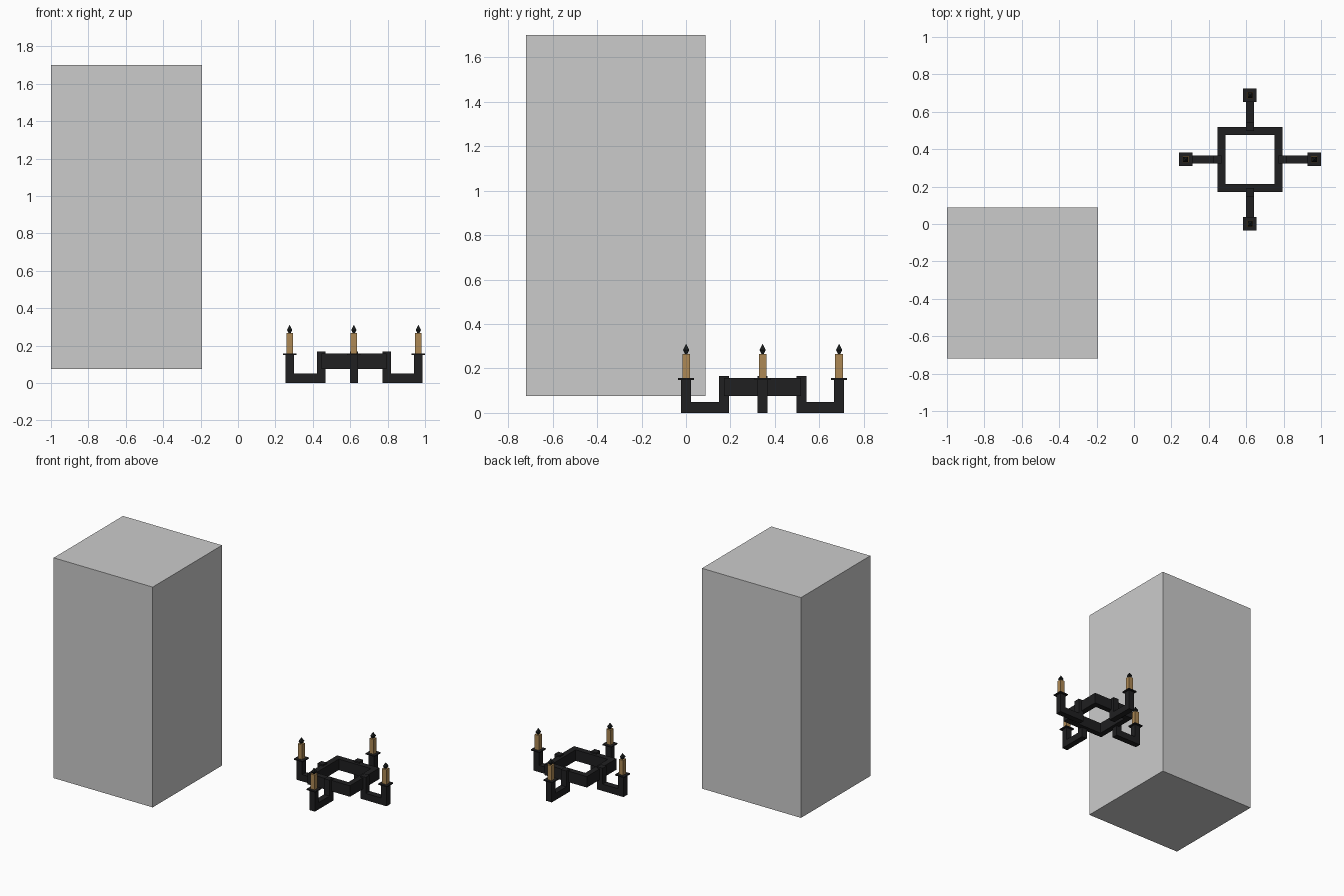
import bpy, bmesh
from math import cos, sin, pi, sqrt
from mathutils import Matrix, Vector

if "Cube" in bpy.data.objects:
    bpy.data.objects.remove(bpy.data.objects["Cube"])

CENTRE = Vector((0.62, 0.345, 0))
ARM_R = 0.344          # distance from chandelier centre to each candle


def material(name, rgb):
    m = bpy.data.materials.new(name)
    m.diffuse_color = (*rgb, 1)
    m.use_nodes = True
    m.node_tree.nodes["Principled BSDF"].inputs["Base Color"].default_value = m.diffuse_color
    return m


iron = material("iron", (0.014, 0.014, 0.015))
wax = material("wax", (0.42, 0.25, 0.09))
soot = material("soot", (0.01, 0.012, 0.012))


def finish(bm, name, mat=None):
    bmesh.ops.recalc_face_normals(bm, faces=bm.faces)
    me = bpy.data.meshes.new(name)
    bm.to_mesh(me)
    bm.free()
    ob = bpy.data.objects.new(name, me)
    bpy.context.collection.objects.link(ob)
    if mat:
        me.materials.append(mat)
    return ob


def square_turn(name, profile, loc, mat, hollow=False):
    """Sweep a (half width, z) profile around a square."""
    bm = bmesh.new()
    rings = []
    for h, z in profile:
        rings.append([bm.verts.new((loc[0] + h * sqrt(2) * cos(pi / 4 + k * pi / 2),
                                    loc[1] + h * sqrt(2) * sin(pi / 4 + k * pi / 2), z))
                      for k in range(4)])
    pairs = list(zip(rings, rings[1:]))
    if hollow:
        pairs.append((rings[-1], rings[0]))
    else:
        bm.faces.new(rings[0])
        bm.faces.new(rings[-1])
    for a, b in pairs:
        for k in range(4):
            j = (k + 1) % 4
            bm.faces.new((a[k], a[j], b[j], b[k]))
    bmesh.ops.remove_doubles(bm, verts=bm.verts, dist=1e-5)
    return finish(bm, name, mat)


def arm(name, angle):
    """U-shaped bracket: inner post, floor bar, outer post."""
    w = 0.0225
    prof = [(0.152, 0), (ARM_R + w, 0), (ARM_R + w, 0.15), (ARM_R - w, 0.15),
            (ARM_R - w, 0.05), (0.197, 0.05), (0.197, 0.167), (0.152, 0.167)]
    bm = bmesh.new()
    f = bm.faces.new([bm.verts.new((r, -w, z)) for r, z in prof])
    ext = bmesh.ops.extrude_face_region(bm, geom=[f], use_keep_orig=True)
    moved = [v for v in ext["geom"] if isinstance(v, bmesh.types.BMVert)]
    bmesh.ops.translate(bm, verts=moved, vec=(0, 2 * w, 0))
    bm.transform(Matrix.Translation(CENTRE) @ Matrix.Rotation(angle, 4, 'Z'))
    return finish(bm, name, iron)


# tall grey block
square_turn("tall_block", [(0.404, 0.075), (0.404, 1.70)], (-0.596, -0.316), None)

# square chandelier frame
square_turn("square_frame", [(0.131, 0.076), (0.173, 0.076), (0.173, 0.157), (0.131, 0.157)],
            CENTRE, iron, hollow=True)

# four arms, each with drip plate, candle and flame
for i in range(4):
    a = i * pi / 2
    p = CENTRE + Vector((cos(a), sin(a), 0)) * ARM_R
    arm(f"arm_{i}", a)
    square_turn(f"drip_plate_{i}", [(0.036, 0.149), (0.036, 0.157)], p, iron)
    square_turn(f"candle_{i}", [(0.0175, 0.155), (0.0175, 0.266)], p, wax)
    square_turn(f"flame_{i}", [(0.005, 0.265), (0.014, 0.283), (0.009, 0.293), (0.001, 0.309)],
                p, soot)
